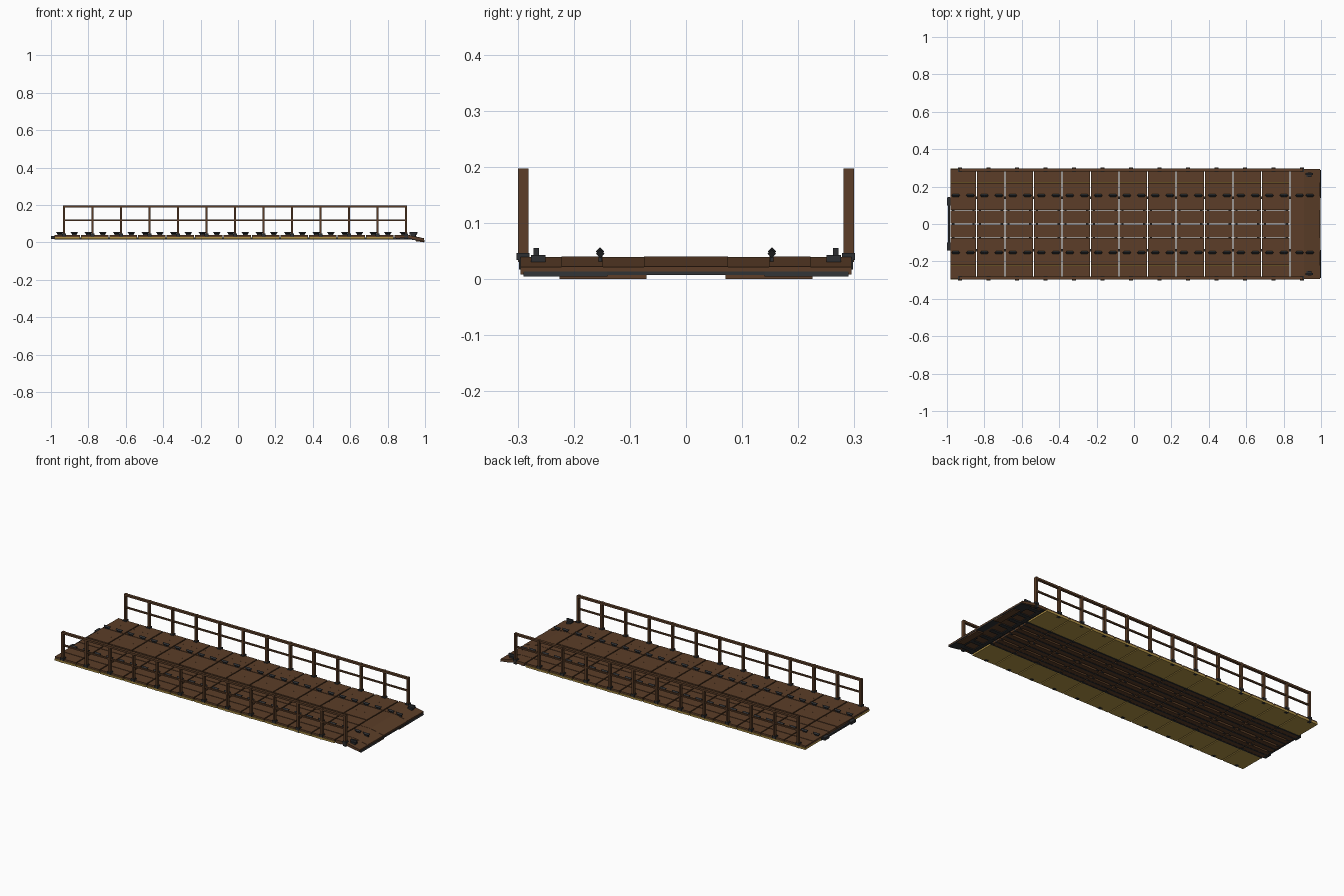
import bpy, bmesh, math
from mathutils import Matrix, Vector

if "Cube" in bpy.data.objects:
    bpy.data.objects.remove(bpy.data.objects["Cube"])

PITCH = 0.1524          # length of one deck section
X0 = -0.994             # start of the first section


def material(name, rgb):
    m = bpy.data.materials.new(name)
    m.diffuse_color = (*rgb, 1)
    m.use_nodes = True
    m.node_tree.nodes["Principled BSDF"].inputs["Base Color"].default_value = m.diffuse_color
    return m


WOOD = material("brown wood", (0.106, 0.048, 0.021))
STEEL = material("dark steel", (0.026, 0.028, 0.031))
OLIVE = material("olive plate", (0.44, 0.29, 0.062))


class Part:
    """Collects boxes and prisms into one named object."""

    def __init__(self, name, mat):
        self.name, self.mat, self.bm = name, mat, bmesh.new()

    def box(self, x0, x1, y0, y1, z0, z1):
        c = Vector(((x0 + x1) / 2, (y0 + y1) / 2, (z0 + z1) / 2))
        s = Matrix.Diagonal((x1 - x0, y1 - y0, z1 - z0, 1))
        bmesh.ops.create_cube(self.bm, size=1, matrix=Matrix.Translation(c) @ s)

    def prism(self, profile, y0, y1):
        """Extrude an x-z outline along y."""
        face = self.bm.faces.new([self.bm.verts.new((x, y0, z)) for x, z in profile])
        ext = bmesh.ops.extrude_face_region(self.bm, geom=[face])["geom"]
        moved = [v for v in ext if isinstance(v, bmesh.types.BMVert)]
        bmesh.ops.translate(self.bm, verts=moved, vec=(0, y1 - y0, 0))

    def bar(self, rings):
        """Loft rings of points, capped at both ends."""
        vs = [[self.bm.verts.new(p) for p in r] for r in rings]
        n = len(vs[0])
        for a, b in zip(vs, vs[1:]):
            for i in range(n):
                self.bm.faces.new((a[i], a[(i + 1) % n], b[(i + 1) % n], b[i]))
        self.bm.faces.new(vs[0])
        self.bm.faces.new(vs[-1])

    def done(self):
        bmesh.ops.recalc_face_normals(self.bm, faces=self.bm.faces)
        me = bpy.data.meshes.new(self.name)
        self.bm.to_mesh(me)
        self.bm.free()
        me.materials.append(self.mat)
        bpy.context.collection.objects.link(bpy.data.objects.new(self.name, me))


planks = Part("deck_planks", WOOD)
joists = Part("under_joists", WOOD)
frame = Part("under_frame", STEEL)
plates = Part("side_plates", OLIVE)
cleats = Part("deck_cleats", STEEL)
posts = Part("rail_posts", WOOD)
rails = Part("hand_rails", WOOD)
brackets = Part("post_brackets", STEEL)
ramp = Part("ramp_planks", WOOD)
ramp_steel = Part("ramp_steel", STEEL)
end_bar = Part("end_coupling", STEEL)


def cleat(x, y, z=0.04):
    """Diamond bar, longer at the top, on a thin stem."""
    cleats.box(x - 0.012, x + 0.012, y - 0.003, y + 0.003, z - 0.01, z + 0.006)
    rings = []
    for e in (-1, 1):
        rings.append([(x + e * 0.016, y - 0.0075, z + 0.009),
                      (x + e * 0.023, y, z + 0.0165),
                      (x + e * 0.016, y + 0.0075, z + 0.009),
                      (x + e * 0.012, y, z + 0.0015)])
    cleats.bar(rings)


# Flat deck sections
EDGES = (0.002, 0.075, 0.15, 0.222, 0.295)
for k in range(12):
    a = max(X0 + k * PITCH, -0.983) + 0.003
    b = X0 + (k + 1) * PITCH - 0.003
    for s in (-1, 1):
        for i in range(4):
            y0, y1 = sorted((s * (EDGES[i] + 0.0005), s * (EDGES[i + 1] - 0.0015)))
            drop = 0.001 if i % 2 else 0
            planks.box(a, b, y0, y1, 0.028, 0.04 - drop)
        # Olive plates under the outer thirds
        y0, y1 = sorted((s * 0.149, s * 0.298))
        plates.box(a, b, y0, y1, 0.018, 0.0285)
        # Lengthwise joists under the middle, with steel bars between them
        for yc in (0.02, 0.056, 0.094, 0.128):
            joists.box(a, b, s * yc - 0.013, s * yc + 0.013, 0.017, 0.029)
        for yc in (0.038, 0.111, 0.145):
            frame.box(a, b, s * yc - 0.0045, s * yc + 0.0045, 0.016, 0.029)
    # Cross ties
    for t in (0.1, 0.9):
        x = a + (b - a) * t
        frame.box(x - 0.006, x + 0.006, -0.148, 0.148, 0.018, 0.0285)

# Links across the joints between sections
for k in range(1, 13):
    x = X0 + k * PITCH
    for s in (-1, 1):
        frame.box(x - 0.012, x + 0.012, s * 0.14 - 0.006, s * 0.14 + 0.006, 0.016, 0.026)

# Cleats, two per section along both sides
for k in range(12):
    for dx in (0.041, 0.119):
        for s in (-1, 1):
            cleat(X0 + k * PITCH + dx, s * 0.153)
for s in (-1, 1):
    cleat(0.885, s * 0.153)
    cleat(0.94, s * 0.153, 0.036)

# Railings
for k in range(13):
    x = -0.93 + k * PITCH
    for s in (-1, 1):
        y = s * 0.29
        posts.box(x - 0.0055, x + 0.0055, y - 0.009, y + 0.009, 0.03, 0.197)
        brackets.box(x - 0.011, x + 0.011, y - 0.012, y + 0.011, 0.034, 0.046)
        brackets.box(x - 0.009, x + 0.009, y - 0.008, y + 0.008, 0.0165, 0.034)
for s in (-1, 1):
    y = s * 0.29
    rails.box(-0.93, 0.899, y - 0.008, y + 0.008, 0.185, 0.196)
    rails.box(-0.93, 0.899, y - 0.005, y + 0.005, 0.114, 0.122)

# Ramp at the right end
for s in (-1, 1):
    for i in range(4):
        y0, y1 = sorted((s * (EDGES[i] - 0.002), s * EDGES[i + 1]))
        d = 0.001 if i % 2 else 0
        ramp.prism([(0.838, 0.04 - d), (0.91, 0.04 - d), (0.994, 0.022 - d),
                    (0.994, 0.008), (0.91, 0.022), (0.838, 0.022)], y0, y1)
    # Tip plates and tie-downs
    y0, y1 = sorted((s * 0.14, s * 0.29))
    ramp_steel.prism([(0.93, 0.022), (0.996, 0.013), (1.0, 0.004), (0.93, 0.014)], y0, y1)
    y0, y1 = sorted((s * 0.07, s * 0.225))
    ramp.prism([(0.95, 0.014), (0.995, 0.009), (0.995, 0.0), (0.95, 0.006)], y0, y1)
    y0, y1 = sorted((s * 0.25, s * 0.276))
    ramp_steel.box(0.922, 0.95, y0, y1, 0.03, 0.0425)
    y0, y1 = sorted((s * 0.262, s * 0.272))
    ramp_steel.box(0.918, 0.958, y0, y1, 0.041, 0.055)
    # Steel bars under the ramp
    for yc in (0.038, 0.111, 0.185, 0.26):
        ramp_steel.box(0.845, 0.93, s * yc - 0.012, s * yc + 0.012, 0.016, 0.0225)
ramp_steel.box(0.845, 0.865, -0.29, 0.29, 0.017, 0.0225)
ramp_steel.prism([(0.95, 0.018), (0.996, 0.013), (0.997, 0.007), (0.95, 0.013)], -0.145, 0.145)

# Coupling at the left end
end_bar.box(-0.994, -0.984, -0.14, 0.145, 0.021, 0.031)
for s in (-1, 1):
    y0, y1 = sorted((s * 0.1, s * 0.142))
    end_bar.box(-1.0, -0.976, y0, y1, 0.018, 0.034)

for p in (planks, joists, frame, plates, cleats, posts, rails, brackets,
          ramp, ramp_steel, end_bar):
    p.done()
